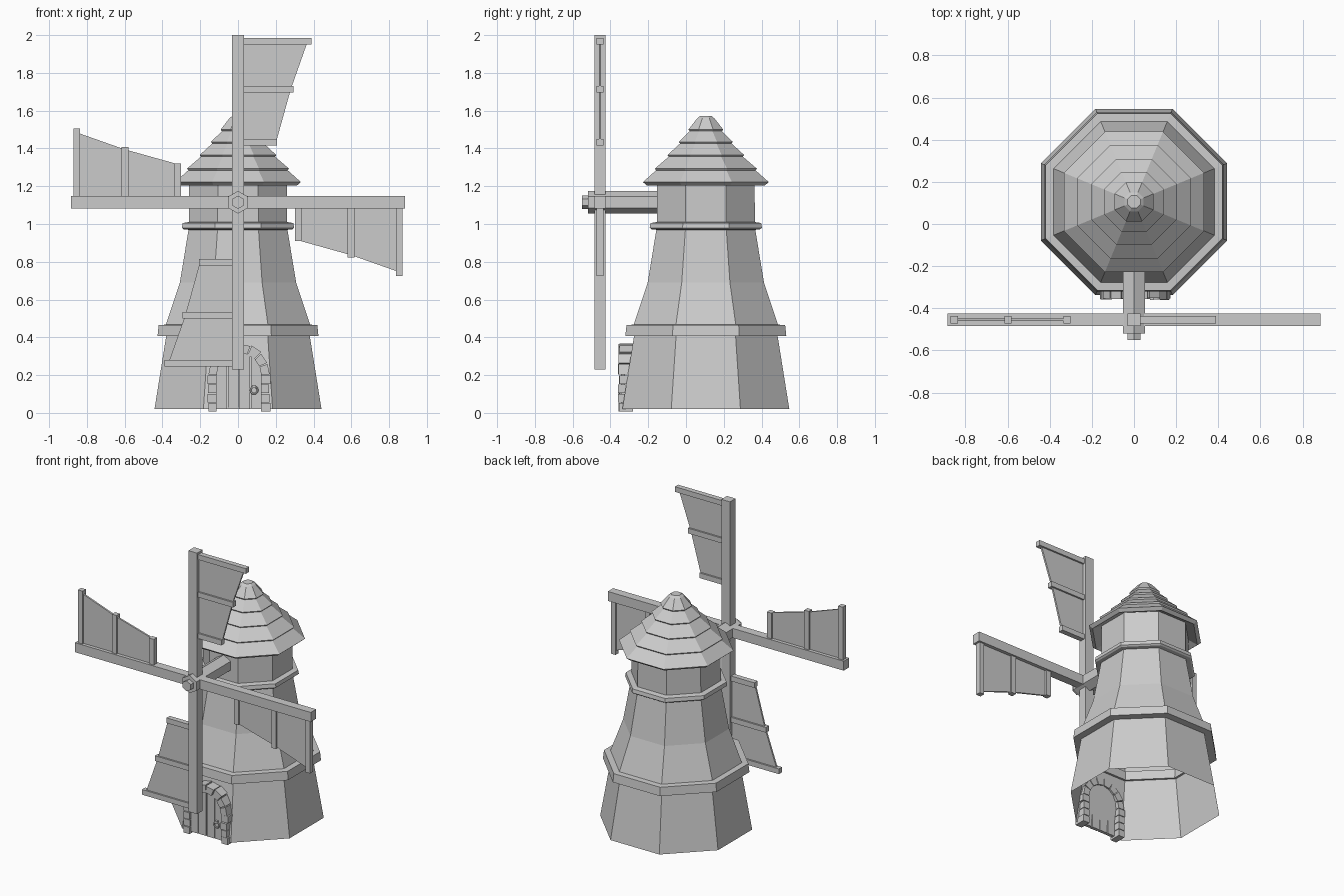
import bpy, bmesh, random
from math import pi, cos, sin, sqrt
from mathutils import Vector, Matrix

if "Cube" in bpy.data.objects:
    bpy.data.objects.remove(bpy.data.objects["Cube"])

random.seed(3)
CY = 0.105              # tower axis in y
HUB = Vector((0, -0.455, 1.115))


def make_object(name, bm):
    bmesh.ops.recalc_face_normals(bm, faces=bm.faces)
    me = bpy.data.meshes.new(name)
    bm.to_mesh(me)
    bm.free()
    ob = bpy.data.objects.new(name, me)
    bpy.context.collection.objects.link(ob)
    return ob


def octagon_lathe(name, profile, closed=False, cap_top=False):
    """Eight-sided body; profile is (half width across flats, z)."""
    bm = bmesh.new()
    rings = []
    for r, z in profile:
        R = r / cos(pi / 8)
        rings.append([bm.verts.new((R * cos(pi / 8 + k * pi / 4),
                                    CY + R * sin(pi / 8 + k * pi / 4), z)) for k in range(8)])
    pairs = list(zip(rings, rings[1:]))
    if closed:
        pairs.append((rings[-1], rings[0]))
    for a, b in pairs:
        for k in range(8):
            j = (k + 1) % 8
            bm.faces.new((a[k], a[j], b[j], b[k]))
    if cap_top:
        bm.faces.new(rings[-1])
    return make_object(name, bm)


def add_box(bm, lo, hi, mat=Matrix()):
    lo, hi = Vector(lo), Vector(hi)
    size = hi - lo
    bmesh.ops.create_cube(bm, size=1, matrix=mat @ Matrix.Translation((lo + hi) / 2)
                          @ Matrix.Diagonal((*size, 1)))


def add_prism(bm, outline, y0, y1, mat=Matrix()):
    """Extrude an (x, z) outline from y0 to y1."""
    a = [bm.verts.new(mat @ Vector((x, y0, z))) for x, z in outline]
    b = [bm.verts.new(mat @ Vector((x, y1, z))) for x, z in outline]
    bm.faces.new(a)
    bm.faces.new(b[::-1])
    n = len(a)
    for i in range(n):
        j = (i + 1) % n
        bm.faces.new((a[i], b[i], b[j], a[j]))


# Tower walls, open underneath
octagon_lathe("tower_walls", [(0.442, 0.02), (0.378, 0.42), (0.388, 0.45), (0.308, 0.69),
                              (0.26, 0.98), (0.258, 1.24)])

# Ledges around the tower
octagon_lathe("lower_ledge", [(0.365, 0.405), (0.426, 0.408), (0.42, 0.465), (0.37, 0.468)], True)
octagon_lathe("upper_ledge", [(0.25, 0.968), (0.287, 0.972), (0.297, 0.98), (0.293, 1.005),
                              (0.25, 1.012)], True)

# Tiered roof
lips = [(0.333, 1.222), (0.270, 1.293), (0.203, 1.365), (0.143, 1.435), (0.092, 1.5)]
profile = [(0.25, 1.235), (0.312, 1.204)]
for i, (r, z) in enumerate(lips):
    profile.append((r, z))
    if i < len(lips) - 1:
        nr, nz = lips[i + 1]
        profile.append((nr - 0.012, nz - 0.004))
        profile.append((nr - 0.008, nz - 0.01))
profile += [(0.045, 1.56), (0.03, 1.572)]
octagon_lathe("roof", profile, cap_top=True)

# Shaft and hub, hexagonal
for name, r, y0, y1 in (("sail_shaft", 0.06, -0.52, -0.1), ("hub_nut", 0.035, -0.55, -0.515)):
    bm = bmesh.new()
    add_prism(bm, [(r * sin(k * pi / 3), r * cos(k * pi / 3)) for k in range(6)],
              y0, y1, Matrix.Translation((0, 0, HUB.z)))
    make_object(name, bm)

# Crossed spars
bm = bmesh.new()
add_box(bm, (-0.032, -0.485, HUB.z - 0.885), (0.032, -0.425, HUB.z + 0.885))
make_object("vertical_spar", bm)
bm = bmesh.new()
add_box(bm, (-0.885, -0.484, HUB.z - 0.032), (0.885, -0.426, HUB.z + 0.032))
make_object("horizontal_spar", bm)

# Four sails, each a thin sheet on three slats
for k, side in enumerate(("top", "left", "bottom", "right")):
    mat = Matrix.Translation(HUB) @ Matrix.Rotation(-k * pi / 2, 4, 'Y')
    bm = bmesh.new()
    add_prism(bm, [(0.02, 0.305), (0.198, 0.305), (0.28, 0.6), (0.37, 0.855), (0.02, 0.855)],
              -0.006, 0.006, mat)
    make_object(side + "_sail_sheet", bm)
    bm = bmesh.new()
    for r, reach in ((0.853, 0.39), (0.598, 0.293), (0.318, 0.206)):
        add_box(bm, (0.02, -0.0175, r - 0.0175), (reach, 0.0175, r + 0.0175), mat)
    make_object(side + "_sail_slats", bm)

# Stone door surround: two jambs and an arch
DX, SPRING = 0.005, 0.2
bm = bmesh.new()
for s in (-1, 1):
    for i in range(4):
        z = 0.007 + i * 0.049
        j = random.uniform(-0.006, 0.004)
        xs = sorted((DX + s * 0.118, DX + s * (0.166 + j)))
        add_box(bm, (xs[0], -0.355 + j, z), (xs[1], -0.28, z + 0.045))
for i in range(8):
    a0, a1 = pi * i / 8 + 0.018, pi * (i + 1) / 8 - 0.018
    j = random.uniform(-0.006, 0.004)
    ro = 0.166 + j
    add_prism(bm, [(DX + r * cos(a), SPRING + r * sin(a))
                   for r, a in ((0.118, a0), (ro, a0), (ro, a1), (0.118, a1))],
              -0.355 + j, -0.28)
make_object("door_stones", bm)

# Plank door with rounded top
bm = bmesh.new()
edges = [-0.122, -0.062, 0.0, 0.062, 0.122]
for x0, x1 in zip(edges, edges[1:]):
    x0, x1 = x0 + 0.003, x1 - 0.003
    tops = [x1 + (x0 - x1) * t / 3 for t in range(4)]
    add_prism(bm, [(DX + x0, 0.02), (DX + x1, 0.02)]
              + [(DX + x, SPRING + sqrt(0.122 ** 2 - x * x)) for x in tops],
              -0.345 + random.uniform(-0.002, 0.002), -0.322)
make_object("door_planks", bm)

# Ring handle on a small boss
bpy.ops.mesh.primitive_torus_add(major_segments=12, minor_segments=6, major_radius=0.019,
                                 minor_radius=0.005, location=(0.085, -0.352, 0.12),
                                 rotation=(pi / 2, 0, 0))
bpy.context.object.name = "door_ring"
bm = bmesh.new()
add_box(bm, (0.077, -0.36, 0.132), (0.093, -0.34, 0.148))
make_object("door_ring_boss", bm)
